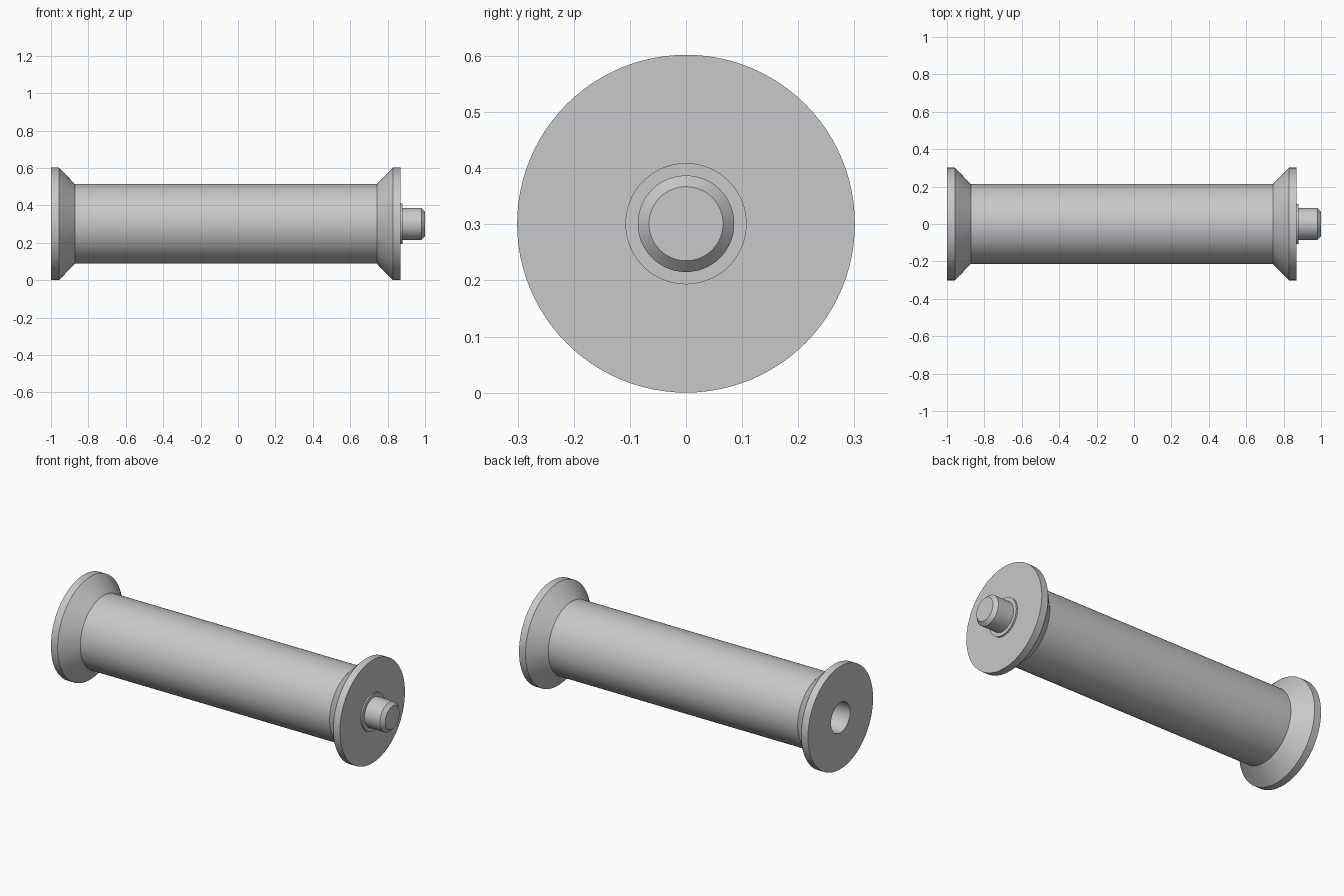
import bpy
import bmesh
import math

RADIUS = 0.301
SEGMENTS = 96

if "Cube" in bpy.data.objects:
    bpy.data.objects.remove(bpy.data.objects["Cube"], do_unlink=True)

grey = bpy.data.materials.new("satin_grey")
grey.use_nodes = True
colour = (0.58, 0.58, 0.58, 1)
grey.diffuse_color = colour
grey.node_tree.nodes["Principled BSDF"].inputs["Base Color"].default_value = colour


def lathe(name, profile):
    """Revolve (x, radius) points about the long axis."""
    bm = bmesh.new()
    verts = [bm.verts.new((x, 0, r)) for x, r in profile]
    edges = [bm.edges.new(pair) for pair in zip(verts, verts[1:])]
    bmesh.ops.spin(bm, geom=verts + edges, cent=(0, 0, 0), axis=(1, 0, 0),
                   angle=math.tau, steps=SEGMENTS, use_duplicate=False)
    bmesh.ops.remove_doubles(bm, verts=bm.verts, dist=0.0001)
    bmesh.ops.recalc_face_normals(bm, faces=bm.faces)
    mesh = bpy.data.meshes.new(name)
    bm.to_mesh(mesh)
    bm.free()
    mesh.materials.append(grey)
    obj = bpy.data.objects.new(name, mesh)
    obj.location.z = RADIUS
    bpy.context.collection.objects.link(obj)
    bpy.ops.object.select_all(action="DESELECT")
    obj.select_set(True)
    bpy.context.view_layer.objects.active = obj
    bpy.ops.object.shade_smooth_by_angle(angle=math.radians(25))
    return obj


# Spool body: blind bore, flared flange, barrel, flared flange
lathe("spool_body", [
    (-0.70, 0), (-0.70, 0.088), (-1.0, 0.088),
    (-1.0, RADIUS), (-0.957, RADIUS), (-0.872, 0.213),
    (0.742, 0.213), (0.828, RADIUS), (0.87, RADIUS), (0.87, 0),
])

# Thin collar around the foot of the stud
lathe("stud_collar", [(0.86, 0), (0.86, 0.108), (0.879, 0.108), (0.879, 0)])

# Projecting stud with a chamfered tip
lathe("stud", [(0.86, 0), (0.86, 0.086), (0.98, 0.086), (1.0, 0.066), (1.0, 0)])
